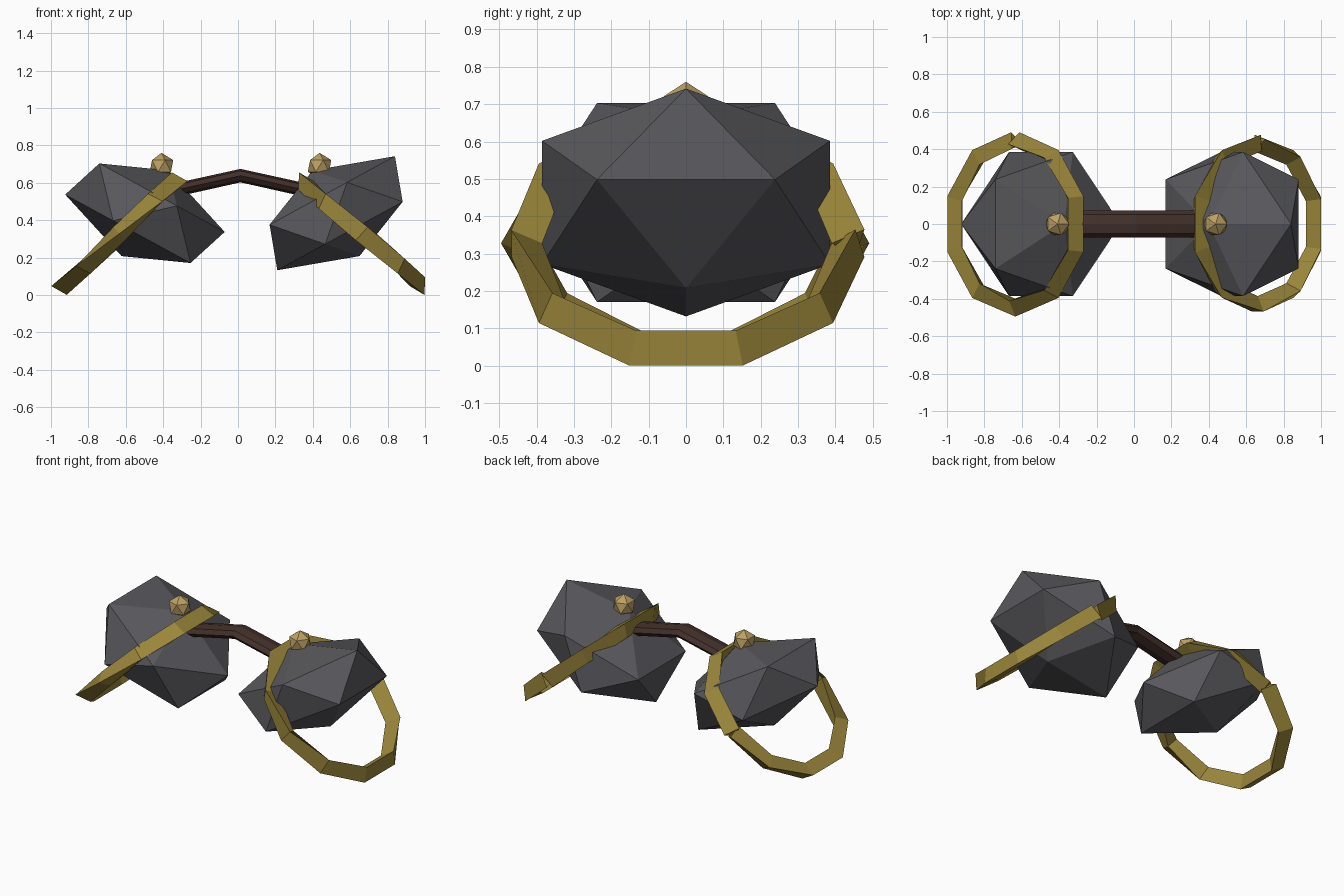
import bpy, bmesh, math
from mathutils import Vector

if "Cube" in bpy.data.objects:
    bpy.data.objects.remove(bpy.data.objects["Cube"])

OFF = 0.0135            # the pair sits slightly off its own middle
Z = Vector((0, 0, 1))


def material(name, rgb):
    m = bpy.data.materials.new(name)
    m.diffuse_color = (*rgb, 1)
    m.use_nodes = True
    m.node_tree.nodes["Principled BSDF"].inputs["Base Color"].default_value = m.diffuse_color
    return m


GREY = material("dark grey", (0.098, 0.096, 0.107))
RING = material("old gold", (0.32, 0.235, 0.042))
BALL = material("pale brass", (0.50, 0.35, 0.13))
BROWN = material("dark brown", (0.055, 0.029, 0.023))


def finish(bm, name, mat):
    bmesh.ops.recalc_face_normals(bm, faces=bm.faces)
    me = bpy.data.meshes.new(name)
    bm.to_mesh(me)
    bm.free()
    me.materials.append(mat)
    ob = bpy.data.objects.new(name, me)
    bpy.context.collection.objects.link(ob)
    return ob


def ico(name, mat, loc, scale, tilt=0):
    bm = bmesh.new()
    bmesh.ops.create_icosphere(bm, subdivisions=1, radius=1)
    ob = finish(bm, name, mat)
    ob.location, ob.scale, ob.rotation_euler = loc, scale, (0, tilt, 0)


def tube(name, mat, pts, sides, r_side, r_up):
    """Open capped tube; each section keeps its side axis horizontal."""
    bm = bmesh.new()
    rings = []
    for i, p in enumerate(pts):
        t = Vector((0, 0, 0))
        if i > 0:
            t += (p - pts[i - 1]).normalized()
        if i < len(pts) - 1:
            t += (pts[i + 1] - p).normalized()
        t.normalize()
        side = t.cross(Z).normalized()
        up = side.cross(t)
        rings.append([bm.verts.new(p + side * r_side * math.cos(a) + up * r_up * math.sin(a))
                      for a in (2 * math.pi * k / sides for k in range(sides))])
    for a, b in zip(rings, rings[1:]):
        for k in range(sides):
            n = (k + 1) % sides
            bm.faces.new((a[k], a[n], b[n], b[k]))
    bm.faces.new(rings[0])
    bm.faces.new(rings[-1])
    return finish(bm, name, mat)


R, TILT = 0.44, 0.735
for s, label in ((-1, "left"), (1, "right")):
    # faceted flattened stone
    ico(label + "_stone", GREY, (s * 0.511 + OFF, 0, 0.437), (0.472, 0.453, 0.261), -s * 0.5)
    # small knob on top
    ico(label + "_knob", BALL, (s * 0.4225 + OFF, 0, 0.69), (0.07, 0.07, 0.07))
    # ten-sided tilted ring with triangular section, seam at the back
    pts = []
    for k in range(11):
        a = math.pi / 2 + 2 * math.pi * k / 10
        u = R * math.cos(a)
        pts.append(Vector((s * 0.648 + OFF + u * math.cos(TILT), R * math.sin(a),
                           0.328 - s * u * math.sin(TILT))))
    tube(label + "_ring", RING, pts, 3, -s * 0.055, 0.055)

# bent handle between the stones
tube("handle", BROWN, [Vector((x + OFF, 0, z)) for x, z in
                       ((-0.42, 0.545), (0, 0.638), (0.42, 0.545))], 8, 0.071, 0.036)
